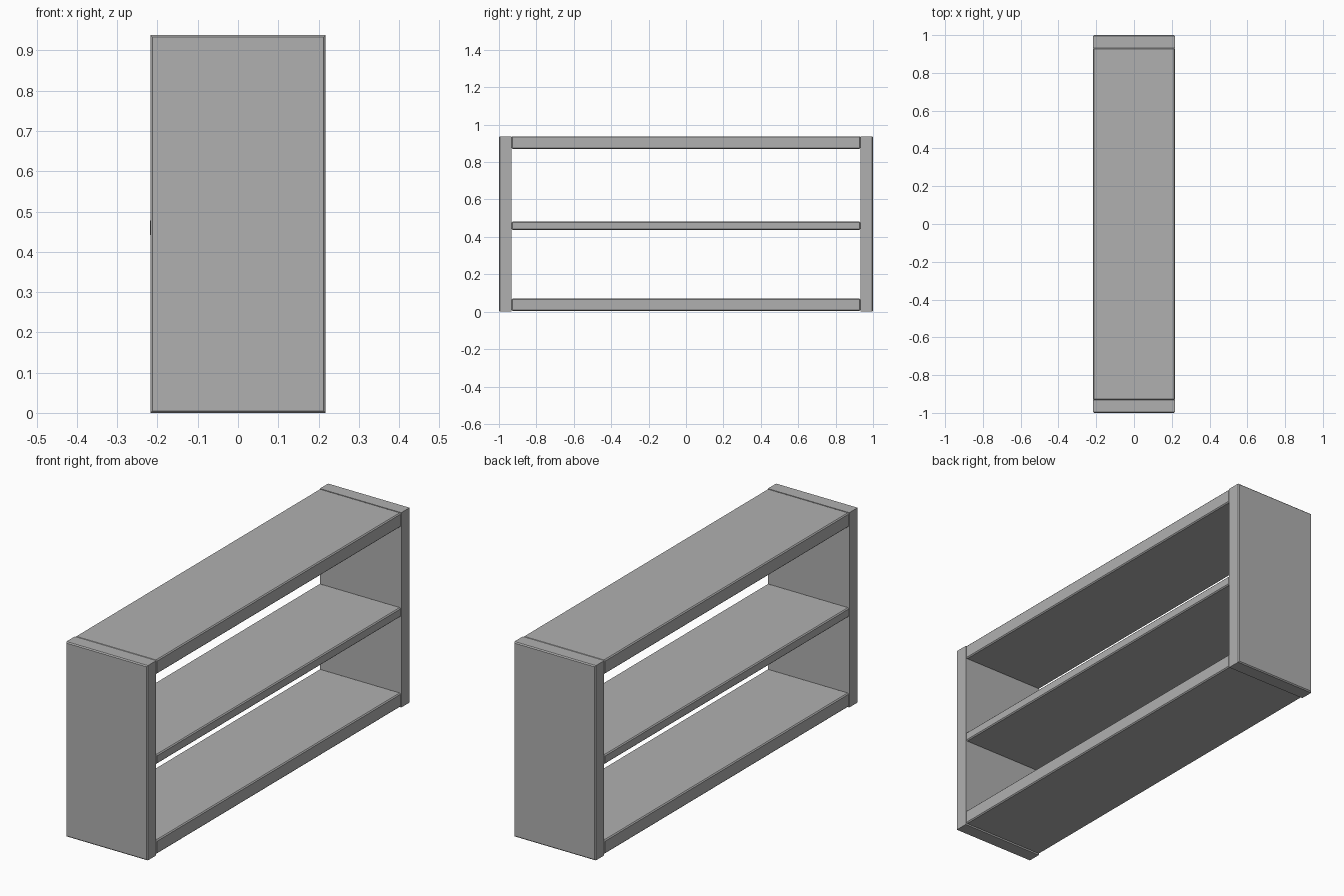
import bpy, bmesh
from mathutils import Vector

if "Cube" in bpy.data.objects:
    bpy.data.objects.remove(bpy.data.objects["Cube"])

grey = bpy.data.materials.new("mid_grey")
grey.diffuse_color = (0.435, 0.435, 0.435, 1)
grey.use_nodes = True
grey.node_tree.nodes["Principled BSDF"].inputs["Base Color"].default_value = grey.diffuse_color


def board(name, lo, hi, bevel=0.005, outer=0):
    """Chamfered box between two corners; outer = +1/-1 chamfers only that y face."""
    lo, hi = Vector(lo), Vector(hi)
    bm = bmesh.new()
    bmesh.ops.create_cube(bm, size=1)
    bmesh.ops.scale(bm, vec=hi - lo, verts=bm.verts)
    edges = [e for e in bm.edges
             if not outer or all(v.co.y * outer > 0 for v in e.verts)]
    bmesh.ops.bevel(bm, geom=edges, offset=bevel, segments=1, affect='EDGES')
    mesh = bpy.data.meshes.new(name)
    bm.to_mesh(mesh)
    bm.free()
    mesh.materials.append(grey)
    obj = bpy.data.objects.new(name, mesh)
    obj.location = (lo + hi) / 2
    bpy.context.collection.objects.link(obj)
    return obj


W = 0.217      # half depth of the unit
H = 0.938      # overall height
INNER = 0.932  # inner face of the end panels

# End panels
board("front_end_panel", (-W, -1, 0), (W, -INNER, H), outer=-1)
board("back_end_panel", (-W, INNER, 0), (W, 1, H), outer=1)

# Horizontal boards between the end panels
for name, z0, z1, x0 in (("bottom_board", 0.004, 0.071, -W),
                         ("middle_shelf", 0.437, 0.482, -W - 0.001),
                         ("top_board", 0.870, H, -W)):
    board(name, (x0, -INNER, z0), (W, INNER, z1))
